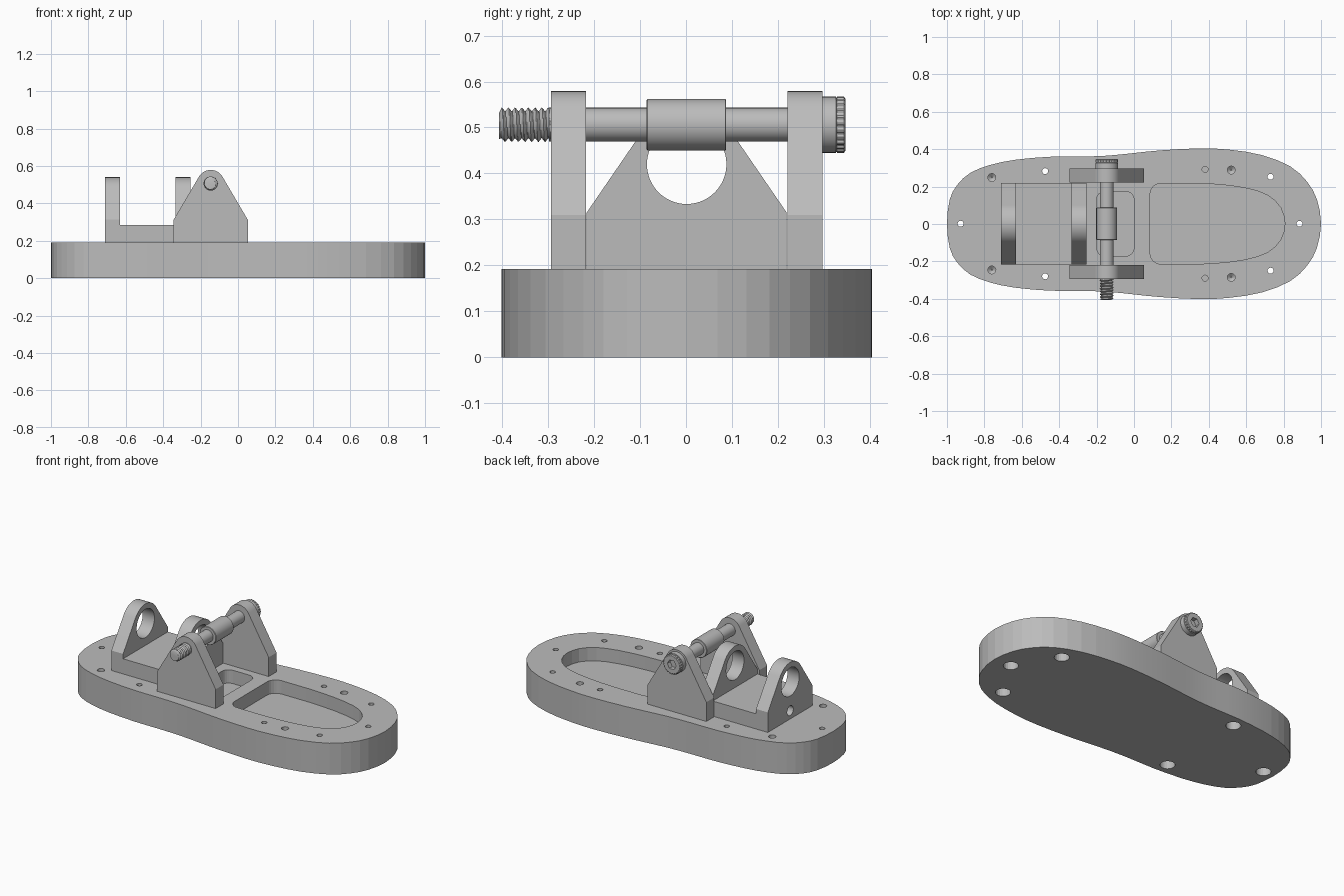
import bpy, bmesh
from math import pi, sin, cos, atan2, acos, hypot, radians

cube = bpy.data.objects.get("Cube")
if cube:
    bpy.data.objects.remove(cube, do_unlink=True)

steel = bpy.data.materials.new("machined grey")
steel.use_nodes = True
GREY = (0.5, 0.5, 0.5, 1)
steel.diffuse_color = GREY
steel.node_tree.nodes["Principled BSDF"].inputs["Base Color"].default_value = GREY

Y0 = 0.0015            # symmetry line of the assembly
TOP = 0.192            # top of the base
BOLT_X, BOLT_Z = -0.146, 0.506


def place(axis, a, b, t):
    """Put profile coordinates a, b and depth t on the given axis."""
    return {"x": (t, a, b), "y": (a, t, b), "z": (a, b, t)}[axis]


def finish(bm, name, origin):
    bmesh.ops.recalc_face_normals(bm, faces=bm.faces)
    mesh = bpy.data.meshes.new(name)
    bm.to_mesh(mesh)
    bm.free()
    mesh.materials.append(steel)
    obj = bpy.data.objects.new(name, mesh)
    obj.location = origin
    bpy.context.collection.objects.link(obj)
    return obj


def loft(name, rings, axis, origin):
    """Skin a list of (depth, outline) rings and cap both ends."""
    bm = bmesh.new()
    loops = [[bm.verts.new(place(axis, a, b, t)) for a, b in pts] for t, pts in rings]
    n = len(loops[0])
    for lo, hi in zip(loops, loops[1:]):
        for i in range(n):
            j = (i + 1) % n
            bm.faces.new((lo[i], lo[j], hi[j], hi[i]))
    bm.faces.new(loops[0])
    bm.faces.new(loops[-1])
    return finish(bm, name, origin)


def prism(name, outline, t0, t1, axis, origin=(0, Y0, 0)):
    return loft(name, [(t0, outline), (t1, outline)], axis, origin)


def lathe(name, profile, axis, origin, n=40, wobble=lambda t, i: 0):
    """Revolve (depth, radius) pairs; wobble changes the radius for threads and knurls."""
    rings = []
    for t, r in profile:
        radii = [r + wobble(t, i / n) for i in range(n)]
        rings.append((t, [(q * cos(2 * pi * i / n), q * sin(2 * pi * i / n))
                          for i, q in enumerate(radii)]))
    return loft(name, rings, axis, origin)


def boolean(obj, other, operation="DIFFERENCE"):
    other.hide_render = True
    mod = obj.modifiers.new("cut", "BOOLEAN")
    mod.operation, mod.object, mod.solver = operation, other, "EXACT"
    bpy.context.view_layer.objects.active = obj
    bpy.ops.object.modifier_apply(modifier=mod.name)
    bpy.data.objects.remove(other, do_unlink=True)


def smooth(obj, angle=30):
    bpy.ops.object.select_all(action="DESELECT")
    obj.select_set(True)
    bpy.context.view_layer.objects.active = obj
    bpy.ops.object.shade_smooth_by_angle(angle=radians(angle))


def mirrored(half):
    """Close a half outline that starts and ends on the symmetry line."""
    return half + [(x, -y) for x, y in half[-2:0:-1]]


def spline(pts, steps):
    """Smooth closed curve through the points."""
    out, n = [], len(pts)
    for k in range(n):
        p = [pts[(k + d) % n] for d in (-1, 0, 1, 2)]
        for s in range(steps):
            u = s / steps
            w = ((-u + 2 * u**2 - u**3) / 2, (2 - 5 * u**2 + 3 * u**3) / 2,
                 (u + 4 * u**2 - 3 * u**3) / 2, (u**3 - u**2) / 2)
            out.append(tuple(sum(wi * q[c] for wi, q in zip(w, p)) for c in (0, 1)))
    return out


def corner(x, y, r, start, n=6):
    """Quarter arc that rounds a pocket corner, turning clockwise."""
    return [(x + r * cos(start - pi / 2 * i / n), y + r * sin(start - pi / 2 * i / n))
            for i in range(n + 1)]


def lug_outline(half, shoulder, centre, r):
    """Upright with straight foot, sloped sides and a tangent round top."""
    dx, dy = half, shoulder - centre
    a = atan2(dy, dx) + acos(r / hypot(dx, dy))
    arc = [(r * cos(a + (pi - 2 * a) * i / 20), centre + r * sin(a + (pi - 2 * a) * i / 20))
           for i in range(21)]
    return [(-half, TOP), (half, TOP), (half, shoulder)] + arc + [(-half, shoulder)]


# Base block
half = [(-1, 0), (-.985, .13), (-.945, .208), (-.875, .272), (-.77, .314), (-.635, .342),
        (-.45, .358), (-.29, .359), (-.14, .364), (0, .378), (.14, .392), (.35, .403),
        (.51, .396), (.685, .367), (.835, .307), (.925, .225), (.978, .13), (1, 0)]
base = prism("base", spline(mirrored(half), 2), 0, TOP, "z")

# Pockets in the base
FLOOR = 0.11
large = [(.086, 0)] + corner(.145, .157, .059, pi) + [
    (.33, .216), (.42, .212), (.51, .204), (.59, .192), (.66, .175), (.715, .152),
    (.755, .122), (.785, .085), (.802, .04), (.807, 0)]
small = [(-.2, 0)] + corner(-.155, .128, .045, pi) + corner(-.045, .128, .045, pi / 2) + [(0, 0)]
for outline in (large, small):
    boolean(base, prism("pocket_cutter", mirrored(outline), FLOOR, TOP + .1, "z"))

# Counterbored through holes, then blind holes
through = [(-.1, .042), (.11, .042), (.11, .016), (.3, .016)]
wide_blind = [(.09, .003), (.105, .021), (.3, .021)]
narrow_blind = [(.11, .016), (.3, .016)]
holes = [(through, -.927, 0), (through, .885, 0), (through, -.475, .281), (through, .73, .251),
         (wide_blind, -.76, .247), (wide_blind, .52, .287), (narrow_blind, .38, .291)]
for profile, x, y in holes:
    for side in ((1, -1) if y else (1,)):
        boolean(base, lathe("hole_cutter", profile, "z", (x, Y0 + side * y, 0), 20))
smooth(base, 4)

# Cradle: U-shaped side profile trimmed to the upright shape, then bored
side = [(-.71, TOP), (-.255, TOP), (-.255, .6), (-.335, .6), (-.335, .285),
        (-.63, .285), (-.63, .6), (-.71, .6)]
cradle = prism("cradle", side, -.3, .3, "y")
boolean(cradle, prism("cradle_trim", lug_outline(.2175, .315, .42, .12), -1, 0, "x"), "INTERSECT")
boolean(cradle, lathe("bore_cutter", [(-1, .0865), (0, .0865)], "x", (0, Y0, .42), 56))
boolean(cradle, lathe("screw_cutter", [(-.8, .03), (-.56, .03)], "x", (0, Y0, .243), 24))
smooth(cradle)

# Pair of bolt lugs
for name, y0, y1 in (("left_lug", .2195, .2955), ("right_lug", -.2955, -.2195)):
    lug = prism(name, lug_outline(.2, .31, BOLT_Z, .073), y0, y1, "y", (BOLT_X, Y0, 0))
    smooth(lug)

# Bolt shank and sleeve
axis_at = (BOLT_X, Y0, BOLT_Z)
smooth(lathe("bolt_shank", [(-.3, .037), (.3, .037)], "y", axis_at))
smooth(lathe("sleeve", [(-.087, .054), (-.085, .056), (.084, .056), (.086, .054)], "y", axis_at))

# Threaded end
PITCH, TIP, ROOT = 0.0145, -.408, -.294
rows = 64
ts = [TIP + (ROOT - TIP) * i / rows for i in range(rows + 1)]


def thread(t, turn):
    phase = (t / PITCH + turn) % 1
    return -.009 * abs(2 * phase - 1)


smooth(lathe("bolt_thread", [(t, min(.038, .033 + (t - TIP))) for t in ts],
             "y", axis_at, 32, thread))

# Bolt head with knurled rim and hex socket
head = lathe("bolt_head", [(.2955, .061), (.325, .061), (.326, .058), (.327, .061),
                           (.342, .061), (.346, .056)], "y", axis_at, 96,
             lambda t, turn: -.003 if t > .3265 and round(turn * 96) % 4 > 1 else 0)
boolean(head, lathe("socket_cutter", [(.318, .03), (.4, .03)], "y", axis_at, 6))
smooth(head)
